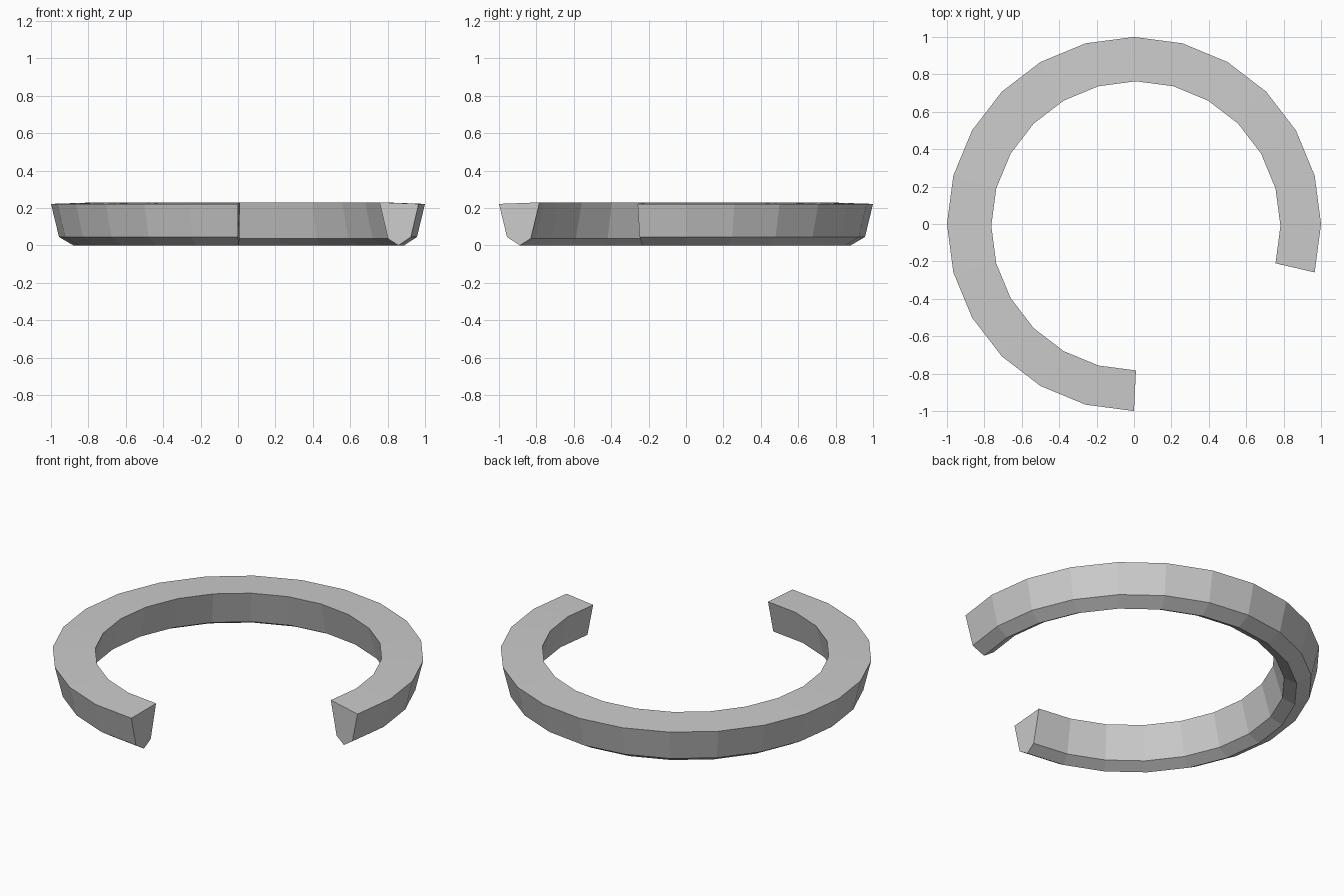
import bpy, bmesh
from math import radians, cos, sin

if "Cube" in bpy.data.objects:
    bpy.data.objects.remove(bpy.data.objects["Cube"])

# Cross-section: radius, height, centre shift (open side is slightly thinner)
PROFILE = [
    (1.00, 0.222, 0.0),    # outer top
    (0.957, 0.045, 0.0),   # outer lower
    (0.884, 0.0, 0.004),   # bottom ridge
    (0.822, 0.036, 0.008), # inner lower
    (0.773, 0.23, 0.01),   # inner top
]
STEP = 15
SEGMENTS = 19

bm = bmesh.new()

# Rings of the section swept from -15 to 270 degrees
rings = []
for i in range(SEGMENTS + 1):
    a = radians(-15 + STEP * i)
    rings.append([bm.verts.new((r * cos(a) + s, r * sin(a) - s, z))
                  for r, z, s in PROFILE])

# Side faces between neighbouring sections
n = len(PROFILE)
for r0, r1 in zip(rings, rings[1:]):
    for j in range(n):
        k = (j + 1) % n
        bm.faces.new((r0[j], r0[k], r1[k], r1[j]))

# End caps
bm.faces.new(rings[0])
bm.faces.new(rings[-1][::-1])
bmesh.ops.recalc_face_normals(bm, faces=bm.faces)

mesh = bpy.data.meshes.new("open_ring")
bm.to_mesh(mesh)
bm.free()
bpy.context.collection.objects.link(bpy.data.objects.new("open_ring", mesh))
